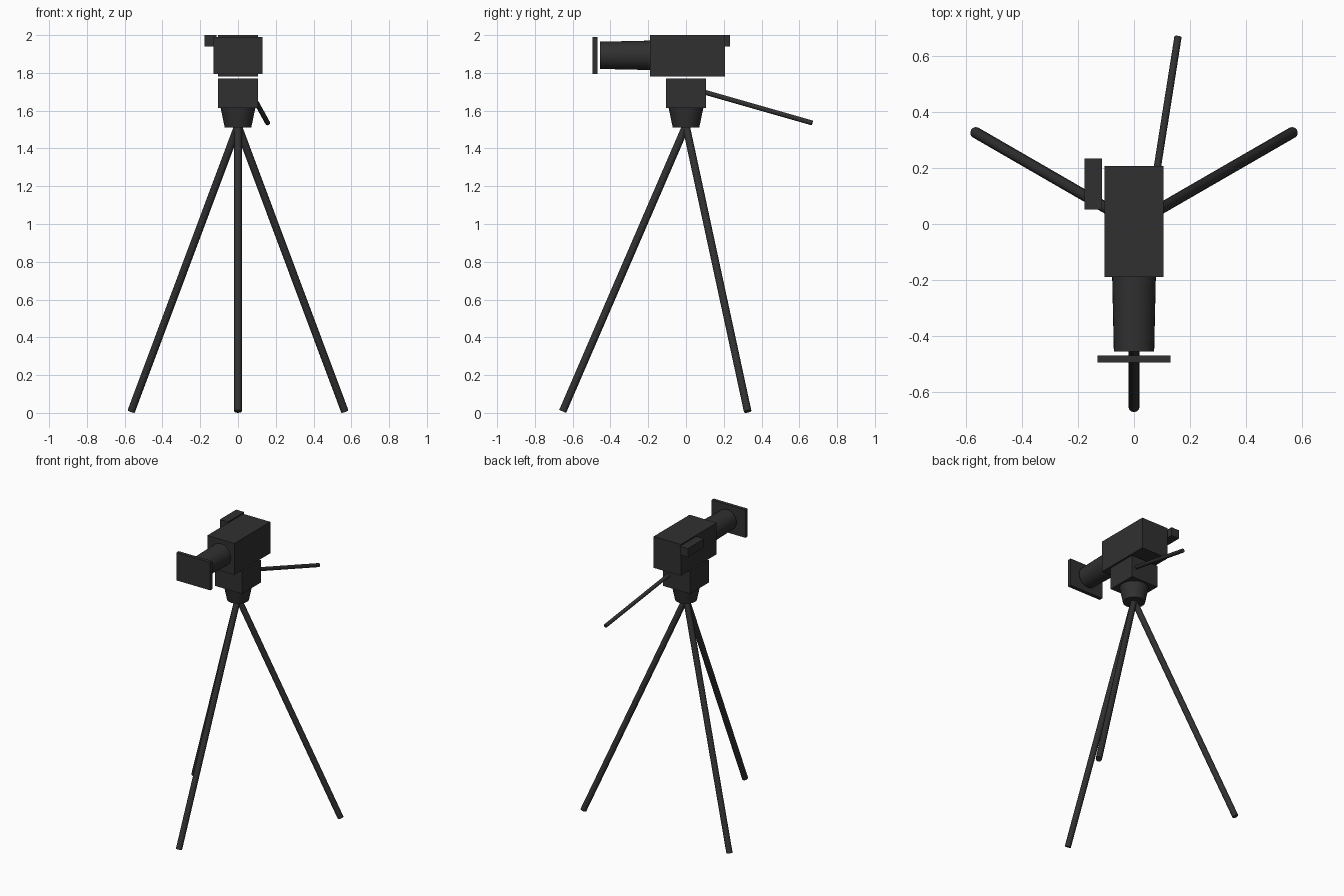
import bpy
import math
from mathutils import Vector

cube = bpy.data.objects.get("Cube")
if cube:
    bpy.data.objects.remove(cube, do_unlink=True)

# One matte black material for the whole camera and tripod
black = bpy.data.materials.new("matte_black")
black.use_nodes = True
COLOUR = (0.03, 0.03, 0.03, 1)
black.diffuse_color = COLOUR
black.node_tree.nodes["Principled BSDF"].inputs["Base Color"].default_value = COLOUR


def finish(name):
    obj = bpy.context.object
    obj.name = name
    obj.data.materials.append(black)
    return obj


def box(name, low, high):
    """Box between two opposite corners."""
    low, high = Vector(low), Vector(high)
    bpy.ops.mesh.primitive_cube_add(size=1, location=(low + high) / 2)
    bpy.context.object.scale = high - low
    bpy.ops.object.transform_apply(location=False, rotation=False, scale=True)
    return finish(name)


def rod(name, start, end, r_start, r_end, sides):
    """Straight or tapered round bar between two points."""
    start, end = Vector(start), Vector(end)
    axis = end - start
    bpy.ops.mesh.primitive_cone_add(vertices=sides, radius1=r_start, radius2=r_end,
                                    depth=axis.length, location=(start + end) / 2)
    bpy.context.object.rotation_euler = axis.to_track_quat('Z', 'Y').to_euler()
    bpy.ops.object.shade_smooth_by_angle(angle=math.radians(50))
    return finish(name)


# Camera body, viewfinder, lens and the square lens hood
box("camera_body", (-0.105, -0.19, 1.78), (0.105, 0.207, 2.0))
box("viewfinder", (-0.177, 0.052, 1.94), (-0.115, 0.233, 2.0))
rod("lens", (0, -0.185, 1.893), (0, -0.455, 1.893), 0.078, 0.072, 32)
box("lens_hood", (-0.131, -0.494, 1.795), (0.131, -0.469, 1.99))

# Tripod head: block, tapered collar and pan handle
box("head_block", (-0.105, -0.105, 1.615), (0.105, 0.105, 1.77))
rod("head_collar", (0, 0, 1.51), (0, 0, 1.615), 0.07, 0.092, 32)
rod("pan_handle", (0.064, 0.08, 1.703), (0.157, 0.668, 1.535), 0.013, 0.013, 12)

# Three legs spread evenly, one pointing forward
for i, side in enumerate(("front", "left", "right")):
    angle = math.radians(-90 + 120 * i)
    foot = (0.653 * math.cos(angle), 0.653 * math.sin(angle), 0.008)
    rod(side + "_leg", (0, 0, 1.52), foot, 0.02, 0.02, 12)
